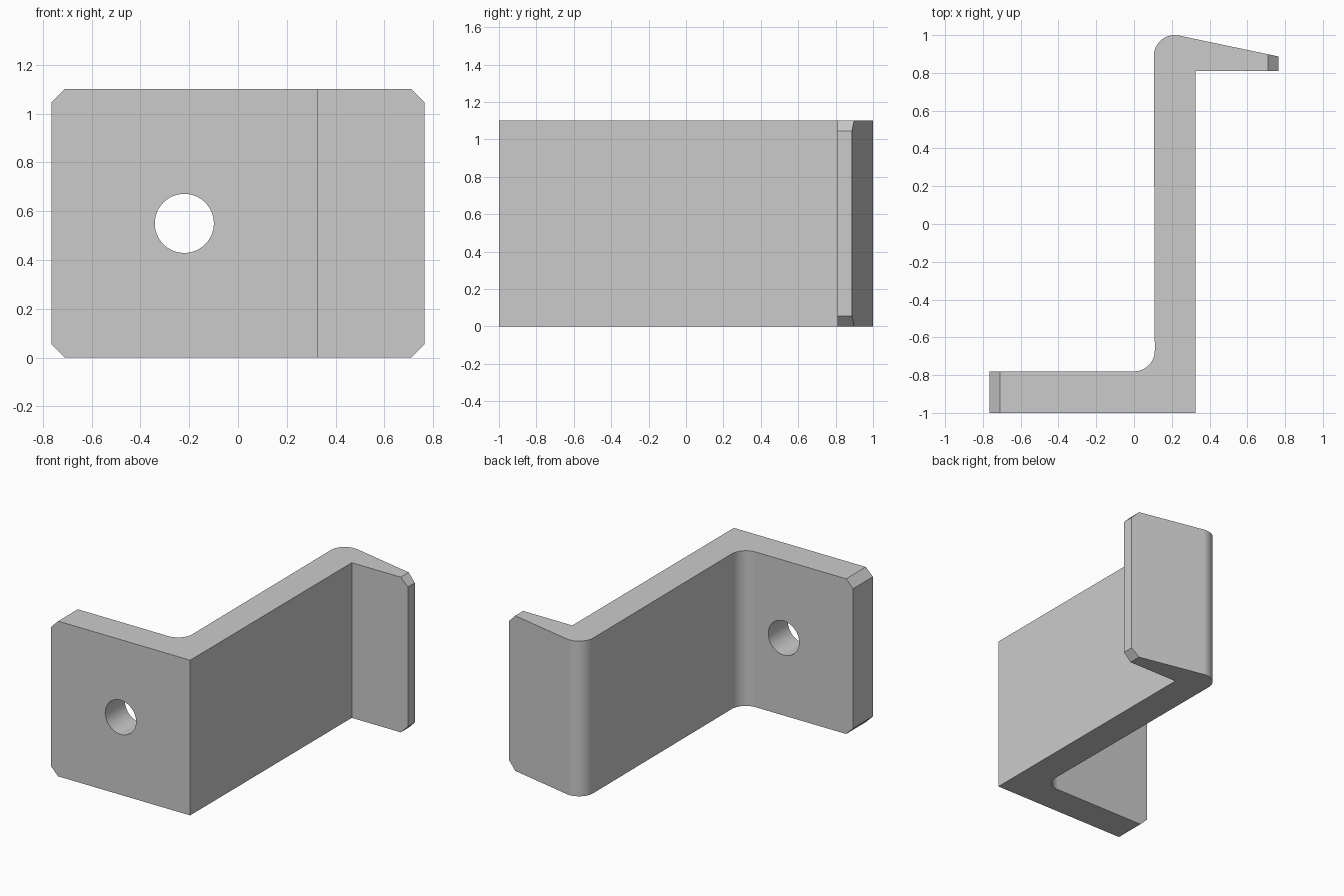
import bpy
import bmesh
from math import cos, sin, radians
from mathutils import Vector

if "Cube" in bpy.data.objects:
    bpy.data.objects.remove(bpy.data.objects["Cube"], do_unlink=True)

HEIGHT = 1.1
HALF_WIDTH = 0.765
CHAMFER = 0.055
RADIUS = 0.11

metal = bpy.data.materials.new("grey_metal")
metal.use_nodes = True
metal.diffuse_color = (0.6, 0.6, 0.6, 1)
metal.node_tree.nodes["Principled BSDF"].inputs["Base Color"].default_value = metal.diffuse_color


def arc(cx, cy, start, end, steps=12):
    angles = [radians(start + (end - start) * i / steps) for i in range(steps + 1)]
    return [(cx + RADIUS * cos(a), cy + RADIUS * sin(a)) for a in angles]


# Z-shaped plan: wide foot, web, tapered lip
profile = [(-HALF_WIDTH, -1), (0.325, -1), (0.325, 0.81), (HALF_WIDTH, 0.81), (HALF_WIDTH, 0.887)]
profile += arc(0.215, 0.89, 78, 180)
profile += arc(0, -0.67, 0, -90)
profile += [(-HALF_WIDTH, -0.78)]

bm = bmesh.new()
base = bm.faces.new([bm.verts.new((x, y, 0)) for x, y in profile])
top = bmesh.ops.extrude_face_region(bm, geom=[base])
bmesh.ops.translate(bm, vec=(0, 0, HEIGHT),
                    verts=[g for g in top["geom"] if isinstance(g, bmesh.types.BMVert)])

# Chamfer the four free corners
for sx in (-1, 1):
    for sz, z in ((-1, 0), (1, HEIGHT)):
        cut = bmesh.ops.bisect_plane(
            bm, geom=bm.verts[:] + bm.edges[:] + bm.faces[:],
            plane_co=Vector((sx * (HALF_WIDTH - CHAMFER), 0, z)),
            plane_no=Vector((sx, 0, sz)).normalized(), clear_outer=True)
        rim = [g for g in cut["geom_cut"] if isinstance(g, bmesh.types.BMEdge)]
        bmesh.ops.holes_fill(bm, edges=rim)
bmesh.ops.recalc_face_normals(bm, faces=bm.faces)

mesh = bpy.data.meshes.new("bracket")
bm.to_mesh(mesh)
bm.free()
mesh.materials.append(metal)
bracket = bpy.data.objects.new("bracket", mesh)
bpy.context.collection.objects.link(bracket)

# Bolt hole through the foot
bpy.ops.mesh.primitive_cylinder_add(vertices=64, radius=0.121, depth=0.6,
                                    location=(-0.22, -0.89, 0.55), rotation=(radians(90), 0, 0))
cutter = bpy.context.object
cutter.name = "hole_cutter"
cutter.data.materials.append(metal)
hole = bracket.modifiers.new("bolt_hole", "BOOLEAN")
hole.operation = "DIFFERENCE"
hole.solver = "EXACT"
hole.object = cutter

# Bake the hole, then smooth the rounded bends
bpy.ops.object.select_all(action="DESELECT")
bracket.select_set(True)
bpy.context.view_layer.objects.active = bracket
bpy.ops.object.modifier_apply(modifier=hole.name)
bpy.data.objects.remove(cutter, do_unlink=True)
bpy.ops.object.shade_smooth_by_angle(angle=radians(30))
weighted = bracket.modifiers.new("flat_walls", "WEIGHTED_NORMAL")
weighted.keep_sharp = True
